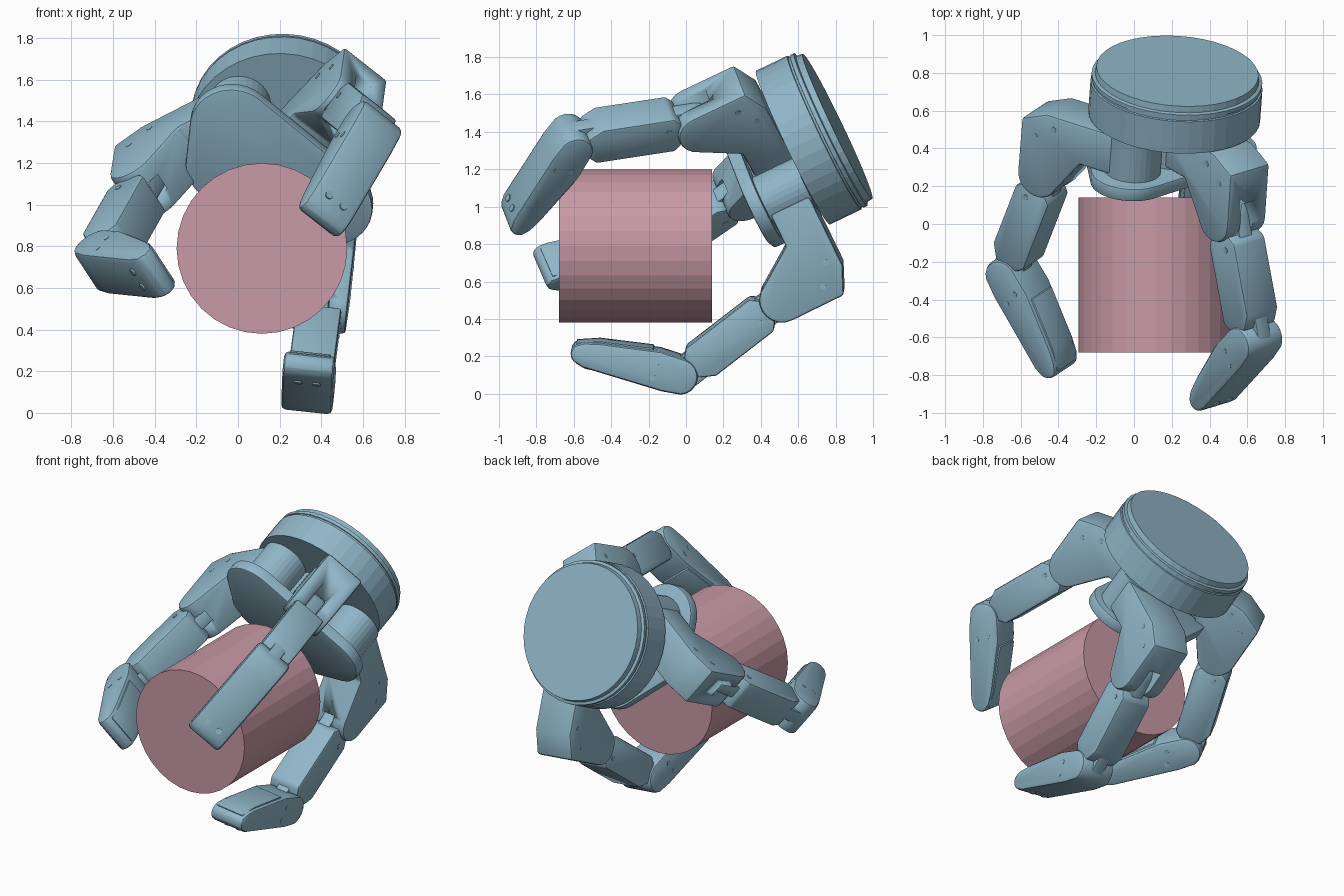
import bpy, bmesh
from math import sin, cos, pi, radians
from mathutils import Matrix, Vector, geometry

if "Cube" in bpy.data.objects:
    bpy.data.objects.remove(bpy.data.objects["Cube"])


def material(name, rgb):
    m = bpy.data.materials.new(name)
    m.diffuse_color = (*rgb, 1)
    m.use_nodes = True
    m.node_tree.nodes["Principled BSDF"].inputs["Base Color"].default_value = m.diffuse_color
    return m


BLUE = material("blue_metal", (0.28, 0.47, 0.58))
PINK = material("pink_object", (0.58, 0.32, 0.38))


def frame(x, y, z, origin):
    m = Matrix((x, y, z)).transposed().to_4x4()
    m.translation = origin
    return m


def finish(bm, name, matrix, mat=BLUE, bevel=0.0, smooth=False):
    bmesh.ops.recalc_face_normals(bm, faces=bm.faces)
    me = bpy.data.meshes.new(name)
    bm.to_mesh(me)
    bm.free()
    ob = bpy.data.objects.new(name, me)
    bpy.context.collection.objects.link(ob)
    ob.matrix_world = matrix
    me.materials.append(mat)
    for o in bpy.context.selected_objects:
        o.select_set(False)
    ob.select_set(True)
    bpy.context.view_layer.objects.active = ob
    if bevel:
        b = ob.modifiers.new("bevel", "BEVEL")
        b.width, b.segments, b.limit_method = bevel, 2, "ANGLE"
        b.angle_limit = radians(40)
        bpy.ops.object.modifier_apply(modifier="bevel")
    if smooth:
        bpy.ops.object.shade_smooth_by_angle(angle=radians(30))
    return ob


def lathe(name, profile, sides, matrix, mat=BLUE):
    """Revolve (radius, height) points around local z and cap both ends."""
    bm = bmesh.new()
    rings = [[bm.verts.new((r * cos(2 * pi * i / sides), r * sin(2 * pi * i / sides), h))
              for i in range(sides)] for r, h in profile]
    for a, b in zip(rings, rings[1:]):
        for i in range(sides):
            j = (i + 1) % sides
            bm.faces.new((a[i], a[j], b[j], b[i]))
    bm.faces.new(rings[0])
    bm.faces.new(rings[-1])
    return finish(bm, name, matrix, mat)


def prism(name, pts, half, matrix, bevel=0.0):
    """Extrude an (x, z) outline both ways along local y."""
    bm = bmesh.new()
    sides = [[bm.verts.new((p[0], s * half, p[1])) for p in pts] for s in (-1, 1)]
    n = len(pts)
    for i in range(n):
        j = (i + 1) % n
        bm.faces.new((sides[0][i], sides[0][j], sides[1][j], sides[1][i]))
    bm.faces.new(sides[0])
    bm.faces.new(sides[1])
    return finish(bm, name, matrix, BLUE, bevel, True)


def arc(cx, cz, r, a0, a1, n=8):
    return [(cx + r * cos(radians(a0 + (a1 - a0) * i / n)),
             cz + r * sin(radians(a0 + (a1 - a0) * i / n))) for i in range(n + 1)]


def capsule(l, r):
    return arc(0, 0, r, 90, 270) + arc(l, 0, r, -90, 90)


# Palm frame: z points from the back disc towards the fingertips
A = Vector((-0.065, -0.90, -0.432)).normalized()
E1 = (Vector((1, 0, 0)) - A * A.x).normalized()
E2 = E1.cross(A) if E1.cross(A).z > 0 else A.cross(E1)
C0 = Vector((0.23, 0.81, 1.43))
palm = frame(E1, A.cross(E1), A, C0)

# Held cylinder
lathe("held_cylinder", [(0.41, -0.41), (0.41, 0.41)], 32,
      Matrix.Translation((0.115, -0.27, 0.79)) @ Matrix.Rotation(pi / 2, 4, 'X'), PINK)

# Base disc with grooved back lip
lathe("palm_disc", [(0.43, 0), (0.435, 0.035), (0.453, 0.04), (0.453, 0.062),
                    (0.447, 0.064), (0.447, 0.075), (0.456, 0.078), (0.456, 0.265)], 40, palm)

# Palm plate: rounded outline around four corner circles
corners = [(-0.22, 0.205), (0.25, -0.205), (-0.24, 0.0), (0.024, -0.235)]
cloud = [p for c in corners for p in arc(*c, 0.205, 0, 350, 35)]
outline = [cloud[i] for i in geometry.convex_hull_2d([Vector(p) for p in cloud])]
prism("palm_plate", outline, 0.037, frame(E1, A, E2, C0 + A * 0.55), 0.01)

# Column under the plate
lathe("palm_column", [(0.14, 0.25), (0.14, 0.52)], 32, palm)


def finger(name, base, angle, t1, t2):
    r = E1 * cos(radians(angle)) + E2 * sin(radians(angle))
    f = frame(r, A.cross(r), A, C0 + E1 * base[0] + E2 * base[1])

    # Spread pivot and knuckle
    lathe(name + "_pivot", [(0.15, 0.268), (0.15, 0.515)], 32, f)
    shape = ([(0, 0.275), (0.47, 0.275), (0.62, 0.34)]
             + arc(0.5, 0.65, 0.122, 0, 135, 8) + [(0.25, 0.505), (0, 0.505)])
    knuckle = prism(name + "_knuckle", shape, 0.135, f, 0.015)
    slot = prism(name + "_slot", [(0.40, 0.53), (0.70, 0.53), (0.70, 0.90), (0.40, 0.90)], 0.045, f)
    slot.hide_render = True
    bpy.context.view_layer.objects.active = knuckle
    b = knuckle.modifiers.new("slot", "BOOLEAN")
    b.operation, b.object, b.solver = "DIFFERENCE", slot, "EXACT"
    bpy.ops.object.modifier_apply(modifier="slot")
    bpy.data.objects.remove(slot)

    def link_frame(origin, deg):
        # local x runs along the link, local z points inwards to the grip
        t = radians(deg)
        d = r * sin(t) + A * cos(t)
        inward = -r * cos(t) + A * sin(t)
        return frame(d, inward.cross(d), inward, origin)

    def screws(label, spots, half, m):
        for i, (s, q) in enumerate(spots):
            prism(f"{name}_{label}_{i}", arc(s, q, 0.016, 0, 330, 11), half, m)

    screws("knuckle_screw", [(0.42, 0.35), (0.53, 0.42)], 0.137, f)

    # Inner link with narrow tongues at both joints
    l1 = link_frame(f @ Vector((0.5, 0, 0.65)), t1)
    prism(name + "_tongue", capsule(0.68, 0.088), 0.043, l1, 0.008)
    prism(name + "_inner_link", [(0.10, -0.07), (0.14, -0.108), (0.53, -0.108), (0.61, -0.06),
                                 (0.61, 0.07), (0.57, 0.108), (0.14, 0.108), (0.10, 0.07)],
          0.108, l1, 0.014)
    screws("link_screw", [(0.17, -0.03)], 0.111, l1)

    # Fingertip link, rounded at the joint and tapered to the tip
    l2 = link_frame(l1 @ Vector((0.68, 0, 0)), t2)
    tip = (arc(0.01, 0, 0.098, 100, 255) + [(0.09, -0.098), (0.53, -0.062), (0.59, -0.04),
           (0.612, 0.0), (0.60, 0.045), (0.55, 0.07), (0.47, 0.085), (0.14, 0.112)])
    prism(name + "_tip", tip, 0.123, l2, 0.03)
    prism(name + "_tip_pad", [(0.17, 0.09), (0.46, 0.06), (0.57, 0.03), (0.59, 0.058),
                              (0.47, 0.093), (0.18, 0.119)], 0.10, l2, 0.006)
    screws("tip_screw", [(0.12, 0.04), (0.15, -0.035)], 0.125, l2)
    # Two fasteners on the outer face of the tip
    for i, y in enumerate((-0.045, 0.045)):
        lathe(f"{name}_tip_bolt_{i}", [(0.02, -0.071), (0.02, -0.03)], 12,
              l2 @ Matrix.Translation((0.50, y, 0)))


finger("left_finger", (-0.205, 0.18), 211, 16.5, -35)
finger("upper_finger", (0.01, -0.025), 50, 22, -33)
finger("lower_finger", (0.25, -0.20), 265, 12, -38)
